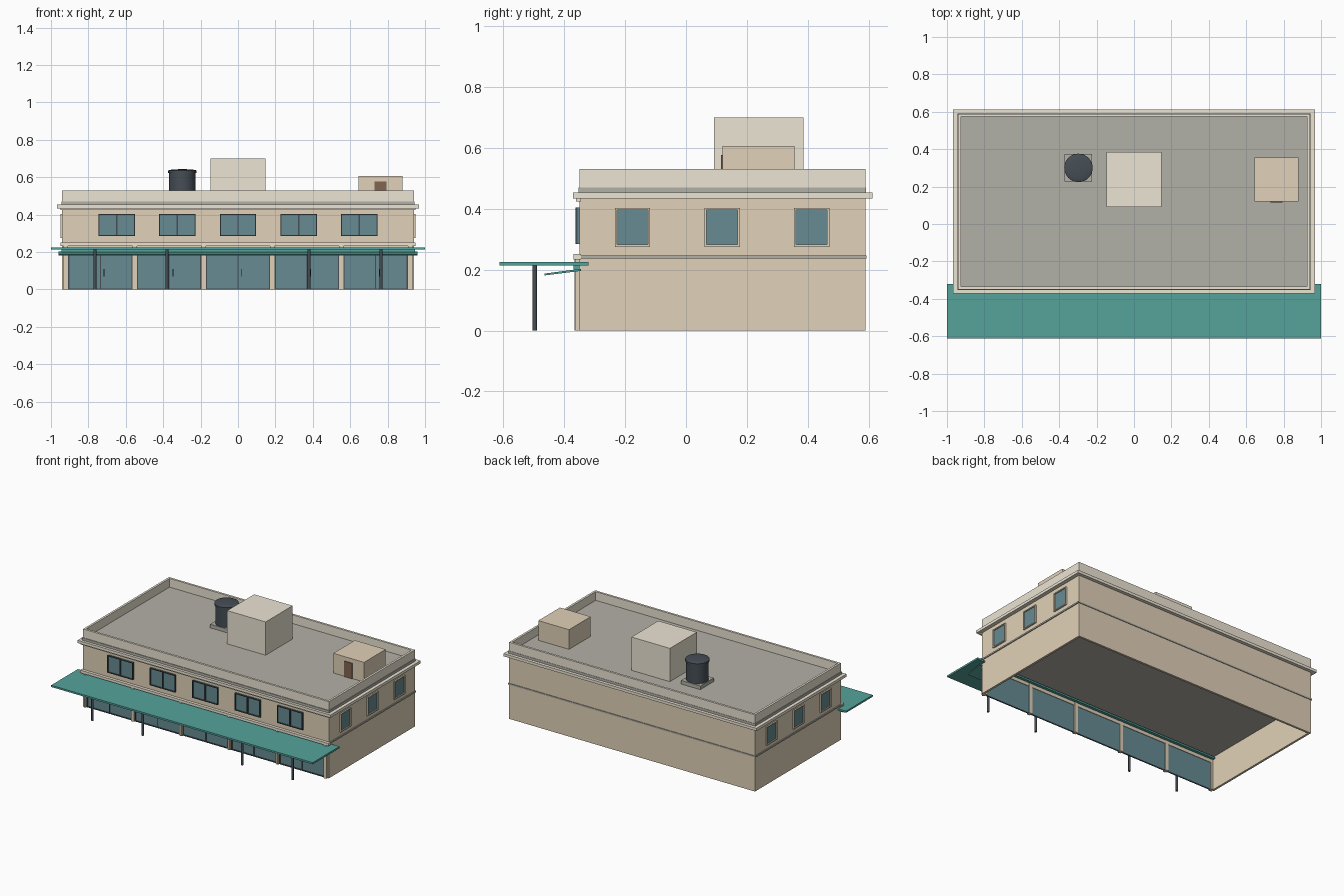
import bpy, bmesh, math

if "Cube" in bpy.data.objects:
    bpy.data.objects.remove(bpy.data.objects["Cube"])

def material(name, rgb):
    m = bpy.data.materials.new(name)
    m.diffuse_color = (*rgb, 1)
    m.use_nodes = True
    m.node_tree.nodes["Principled BSDF"].inputs["Base Color"].default_value = m.diffuse_color
    return m

TAN = material("tan_wall", (0.75, 0.64, 0.48))
CREAM = material("cream_trim", (0.84, 0.78, 0.66))
GREY = material("roof_grey", (0.45, 0.44, 0.385))
TEAL = material("teal_canopy", (0.09, 0.37, 0.33))
GLASS = material("glass", (0.135, 0.26, 0.29))
DARK = material("dark_metal", (0.06, 0.075, 0.09))
BROWN = material("door_brown", (0.22, 0.13, 0.085))

def finish(name, bm, mat):
    bmesh.ops.recalc_face_normals(bm, faces=bm.faces)
    me = bpy.data.meshes.new(name)
    bm.to_mesh(me)
    bm.free()
    me.materials.append(mat)
    ob = bpy.data.objects.new(name, me)
    bpy.context.collection.objects.link(ob)
    return ob

def add_box(bm, x0, x1, y0, y1, z0, z1):
    vs = bmesh.ops.create_cube(bm, size=1)["verts"]
    for v in vs:
        v.co = (x0 if v.co.x < 0 else x1, y0 if v.co.y < 0 else y1, z0 if v.co.z < 0 else z1)

def boxes(name, mat, *dims):
    bm = bmesh.new()
    for d in dims:
        add_box(bm, *d)
    return finish(name, bm, mat)

def ring(name, mat, x, y0, y1, z0, z1, t):
    """Rectangular band running round the building, t thick inwards."""
    bm = bmesh.new()
    loops = []
    for d, z in ((0, z0), (0, z1), (t, z1), (t, z0)):
        loops.append([bm.verts.new(p) for p in ((-x + d, y0 + d, z), (x - d, y0 + d, z),
                                                (x - d, y1 - d, z), (-x + d, y1 - d, z))])
    for k in range(4):
        a, b = loops[k], loops[(k + 1) % 4]
        for i in range(4):
            j = (i + 1) % 4
            bm.faces.new((a[i], a[j], b[j], b[i]))
    return finish(name, bm, mat)

def frame_bars(a0, a1, z0, z1, t):
    """Four bars (a-range, z-range) of a rectangular frame."""
    return [(a0, a0 + t, z0, z1), (a1 - t, a1, z0, z1),
            (a0 + t, a1 - t, z0, z0 + t), (a0 + t, a1 - t, z1 - t, z1)]

def revolve(name, mat, profile, cx, cy, n=32):
    bm = bmesh.new()
    rows = [[bm.verts.new((cx + r * math.cos(2 * math.pi * i / n), cy + r * math.sin(2 * math.pi * i / n), z))
             for i in range(n)] for r, z in profile]
    for a, b in zip(rows, rows[1:]):
        for i in range(n):
            j = (i + 1) % n
            bm.faces.new((a[i], a[j], b[j], b[i]))
    bm.faces.new(rows[0])
    bm.faces.new(rows[-1])
    ob = finish(name, bm, mat)
    bpy.context.view_layer.objects.active = ob
    ob.select_set(True)
    bpy.ops.object.shade_smooth_by_angle(angle=math.radians(35))
    ob.select_set(False)
    return ob

W, F, B = 0.94, -0.35, 0.589   # half width, front and back wall planes
CEIL = 0.232

# Main walls: hollow ground floor and solid upper storey
boxes("ground_walls", TAN, (-W, -W + 0.015, F, B, 0, CEIL + 0.005), (W - 0.015, W, F, B, 0, CEIL + 0.005),
      (-W + 0.015, W - 0.015, B - 0.015, B, 0, CEIL + 0.005))
boxes("upper_storey", TAN, (-W, W, F, B, CEIL + 0.005, 0.455))
boxes("ground_ceiling", GREY, (-W + 0.015, W - 0.015, F + 0.002, B - 0.015, CEIL, CEIL + 0.005))

# Bands, cornice, roof slab and parapet
ring("floor_band", GREY, W + 0.006, F - 0.006, B + 0.004, 0.237, 0.247, 0.02)
boxes("cornice_lower", CREAM, (-0.95, 0.95, F - 0.012, F + 0.005, 0.424, 0.434))
ring("cornice", CREAM, 0.967, -0.372, 0.612, 0.434, 0.453, 0.05)
boxes("roof_slab", GREY, (-W - 0.004, W + 0.004, F - 0.004, B + 0.002, 0.453, 0.47))
ring("parapet", CREAM, W, F, B, 0.47, 0.53, 0.015)
boxes("front_ledge", CREAM, (-0.95, 0.95, -0.37, F + 0.005, 0.233, 0.251))

# Shopfront pillars with a raised centre strip
cols = [-0.92, -0.552, -0.184, 0.184, 0.552, 0.92]
for c in cols:
    boxes("pillar", TAN, (c - 0.012, c + 0.012, F - 0.013, F + 0.012, 0, 0.235),
          (c - 0.005, c + 0.005, F - 0.017, F - 0.01, 0, 0.235))

# Shop glazing bay by bay
for a, b in zip(cols, cols[1:]):
    a, b = a + 0.012, b - 0.012
    m = (a + b) / 2
    boxes("shop_glass", GLASS, (a, b, F, F + 0.006, 0, 0.2))
    bars = frame_bars(a, b, 0, 0.19, 0.006) + [(m - 0.003, m + 0.003, 0.006, 0.184)]
    boxes("shop_frame", DARK, *[(p, q, F - 0.005, F + 0.004, r, s) for p, q, r, s in bars])
    boxes("door_handle", DARK, (m + 0.018, m + 0.022, F - 0.01, F, 0.07, 0.11))
boxes("shop_lintel", TAN, (-W + 0.015, W - 0.015, F - 0.003, F + 0.01, 0.19, CEIL))

# Upper front windows
for i in range(5):
    c = (i - 2) * 0.3245
    a, b, z0, z1 = c - 0.097, c + 0.097, 0.285, 0.404
    boxes("front_window_glass", GLASS, (a, b, F - 0.006, F + 0.002, z0, z1))
    bars = frame_bars(a, b, z0, z1, 0.005) + [(c - 0.004, c + 0.004, z0 + 0.005, z1 - 0.005)]
    boxes("front_window_frame", DARK, *[(p, q, F - 0.013, F, r, s) for p, q, r, s in bars])

# Side windows, both sides
for s in (-1, 1):
    def out(depth):
        return sorted((s * (W - 0.003), s * (W + depth)))
    for c in (-0.176, 0.119, 0.413):
        boxes("side_window_glass", GLASS, (*out(0.003), c - 0.053, c + 0.053, 0.28, 0.398))
        bars = frame_bars(c - 0.058, c + 0.058, 0.275, 0.403, 0.007)
        boxes("side_window_frame", TAN, *[(*out(0.01), *f) for f in bars])

# Canopy, posts and the sloping awning beneath
boxes("canopy", TEAL, (-1, 1, -0.612, -0.32, 0.213, 0.225))
for x in (-0.765, -0.38, 0.38, 0.765):
    revolve("canopy_post", DARK, [(0.008, 0), (0.008, 0.214)], x, -0.497, 16)
bm = bmesh.new()
prof = [(-0.465, 0.181), (-0.345, 0.196), (-0.345, 0.203), (-0.465, 0.187)]
face = bm.faces.new([bm.verts.new((-0.96, y, z)) for y, z in prof])
ext = bmesh.ops.extrude_face_region(bm, geom=[face])["geom"]
bmesh.ops.translate(bm, vec=(1.92, 0, 0), verts=[v for v in ext if isinstance(v, bmesh.types.BMVert)])
finish("sloping_awning", bm, TEAL)
boxes("awning_rail", TEAL, (-0.945, 0.945, -0.37, F, 0.2, 0.214))

# Rooftop rooms
boxes("roof_plant_room", CREAM, (-0.147, 0.147, 0.092, 0.386, 0.47, 0.70))
boxes("roof_stair_room", TAN, (0.645, 0.88, 0.12, 0.356, 0.47, 0.606))
boxes("stair_room_door", BROWN, (0.73, 0.793, 0.115, 0.122, 0.47, 0.577))

# Water tank on plinth
boxes("tank_plinth", GREY, (-0.371, -0.224, 0.226, 0.374, 0.47, 0.495))
revolve("water_tank", DARK, [(0.071, 0.495), (0.071, 0.622), (0.076, 0.622), (0.076, 0.636),
                             (0.068, 0.639), (0.045, 0.642), (0.015, 0.643)], -0.297, 0.3)
